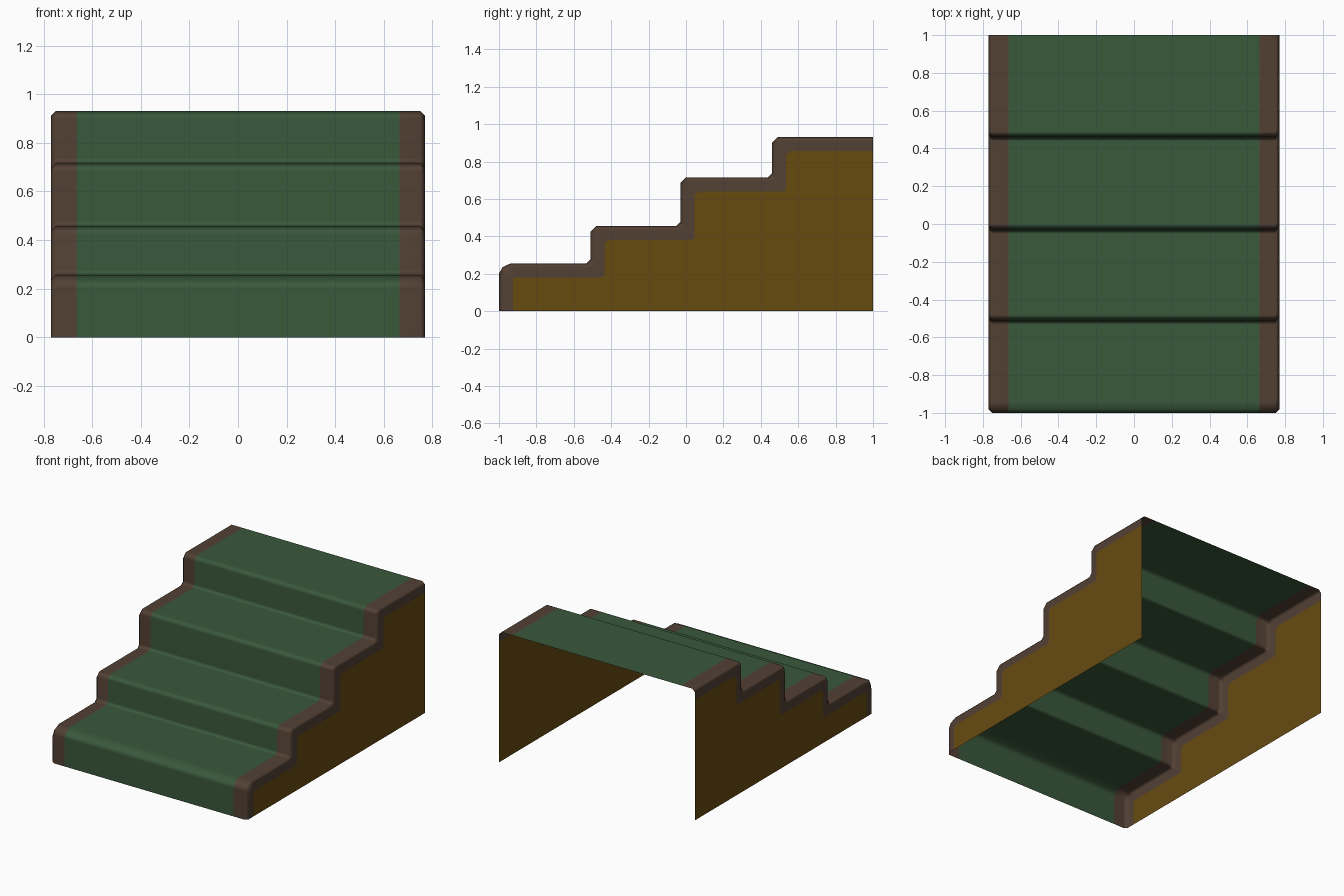
import bpy

if "Cube" in bpy.data.objects:
    bpy.data.objects.remove(bpy.data.objects["Cube"])

# stair layout: riser position and tread height for each step
STEPS = [(-1.0, 0.255), (-0.51, 0.455), (-0.03, 0.715), (0.46, 0.93)]


def material(name, rgb):
    m = bpy.data.materials.new(name)
    m.diffuse_color = (*rgb, 1.0)
    m.use_nodes = True
    m.node_tree.nodes["Principled BSDF"].inputs["Base Color"].default_value = m.diffuse_color
    return m


green = material("carpet green", (0.042, 0.098, 0.044))
brown = material("trim brown", (0.085, 0.052, 0.034))
ochre = material("side ochre", (0.135, 0.070, 0.005))


def profile(d, nose, cove, rounded_first):
    """Stair outline (y, z), moved inward by d, with chamfered corners."""
    pts = []
    prev = None
    for i, (y, z) in enumerate(STEPS):
        y, z = y + d, z - d
        if prev is None:
            pts.append((y, 0.0))
        else:
            pts += [(y - cove, prev), (y, prev + cove)]
        if i == 0 and rounded_first:
            pts += [(y, z - 0.055), (y + 0.018, z - 0.02), (y + 0.062, z)]
        elif i == 0:
            pts += [(y, z - 0.012), (y + 0.004, z - 0.004), (y + 0.012, z)]
        else:
            pts += [(y, z - nose), (y + nose, z)]
        prev = z
    pts.append((1.0, prev))
    return pts


def make_object(name, verts, faces, mat, smooth=True):
    me = bpy.data.meshes.new(name)
    me.from_pydata(verts, [], faces)
    me.materials.append(mat)
    me.polygons.foreach_set("use_smooth", [smooth] * len(me.polygons))
    me.update()
    ob = bpy.data.objects.new(name, me)
    bpy.context.collection.objects.link(ob)
    if smooth:
        w = ob.modifiers.new("soft corners", 'WEIGHTED_NORMAL')
        w.weight = 80
    return ob


def loft(name, columns, mat):
    """Sheet through (x, profile) columns ordered from left to right."""
    n = len(columns[0][1])
    verts = [(x, y, z) for x, prof in columns for y, z in prof]
    faces = [(c * n + i, (c + 1) * n + i, (c + 1) * n + i + 1, c * n + i + 1)
             for c in range(len(columns) - 1) for i in range(n - 1)]
    return make_object(name, verts, faces, mat)


outer = profile(0.0, 0.03, 0.022, True)
edge = profile(0.02, 0.03, 0.022, True)
inner = profile(0.075, 0.02, 0.012, False)

# green carpet running over all steps
loft("stair_carpet", [(-0.665, outer), (0.665, outer)], green)

# brown rounded trim wrapping onto both sides
trim = [(0.665, outer), (0.75, outer), (0.77, edge), (0.77, inner)]
loft("right_trim", trim, brown)
loft("left_trim", [(-x, p) for x, p in reversed(trim)], brown)

# flat ochre side panels
for name, x in (("right_side_panel", 0.77), ("left_side_panel", -0.77)):
    ring = [(x, y, z) for y, z in inner] + [(x, 1.0, 0.0)]
    order = list(range(len(ring)))
    make_object(name, ring, [order[::-1] if x > 0 else order], ochre, smooth=False)
